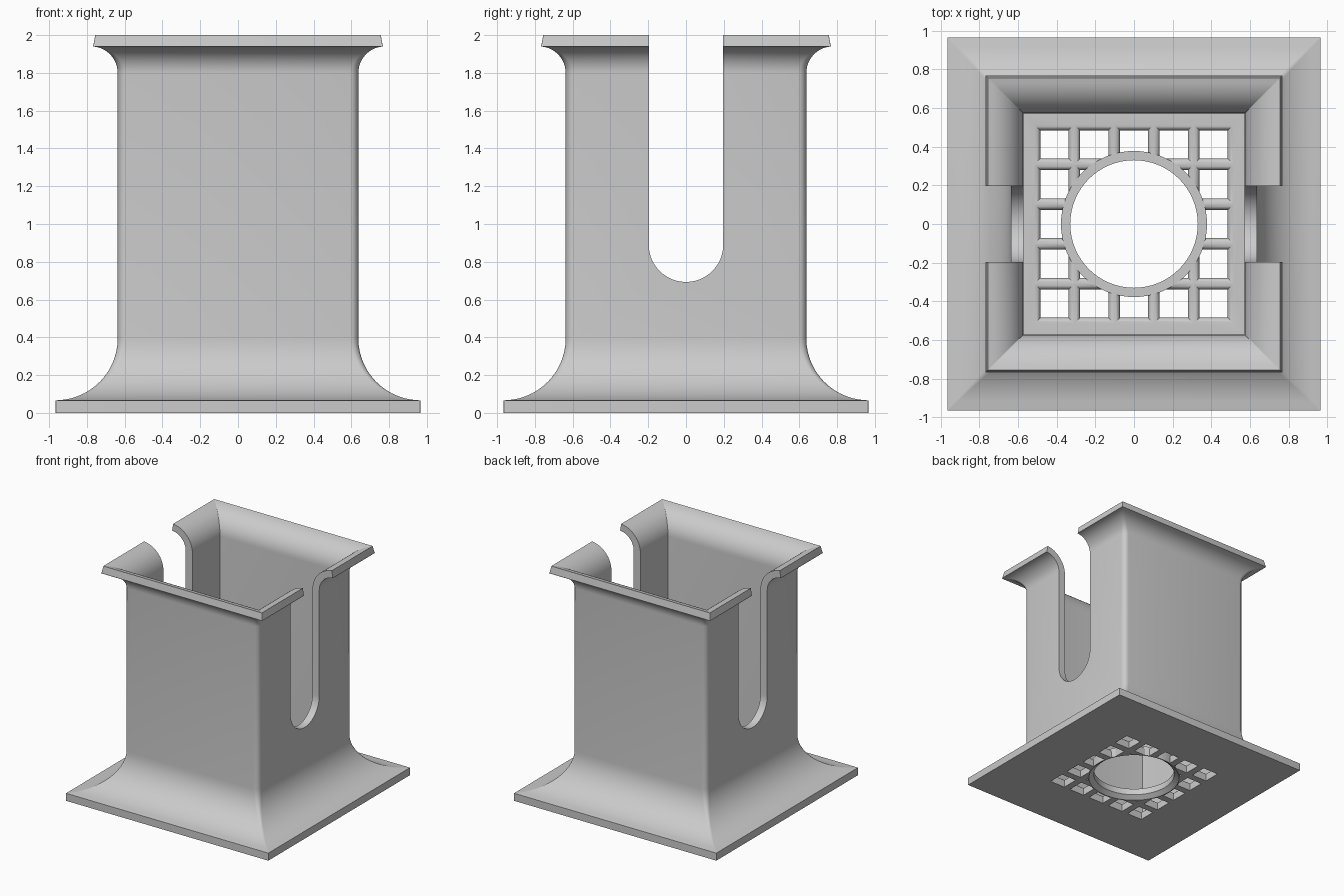
import bpy, bmesh
from math import sin, cos, pi, radians

default = bpy.data.objects.get("Cube")
if default:
    bpy.data.objects.remove(default, do_unlink=True)

grey = bpy.data.materials.new("plain grey")
grey.use_nodes = True
colour = (0.6, 0.6, 0.6, 1)
grey.diffuse_color = colour
grey.node_tree.nodes["Principled BSDF"].inputs["Base Color"].default_value = colour

FLOOR = 0.08


def loft(name, stacks, closed=False):
    """Skin each stack of equal-length rings; cap the ends or join them."""
    bm = bmesh.new()
    for rings in stacks:
        loops = [[bm.verts.new(p) for p in ring] for ring in rings]
        pairs = list(zip(loops, loops[1:]))
        if closed:
            pairs.append((loops[-1], loops[0]))
        else:
            bm.faces.new(loops[0][::-1])
            bm.faces.new(loops[-1])
        for a, b in pairs:
            for i in range(len(a)):
                j = (i + 1) % len(a)
                bm.faces.new((a[i], a[j], b[j], b[i]))
    bmesh.ops.recalc_face_normals(bm, faces=bm.faces)
    mesh = bpy.data.meshes.new(name)
    bm.to_mesh(mesh)
    bm.free()
    mesh.materials.append(grey)
    obj = bpy.data.objects.new(name, mesh)
    bpy.context.collection.objects.link(obj)
    return obj


def circle(r, z, n=64):
    return [(r * cos(2 * pi * i / n), r * sin(2 * pi * i / n), z) for i in range(n)]


def square(r, z, corner=0.0, cx=0, cy=0, steps=5):
    """Square ring of half-width r, with rounded corners if asked."""
    pts = []
    for q, (sx, sy) in enumerate([(1, 1), (-1, 1), (-1, -1), (1, -1)]):
        for k in range(steps + 1 if corner else 1):
            a = (q + k / steps) * pi / 2
            pts.append((cx + sx * (r - corner) + corner * cos(a),
                        cy + sy * (r - corner) + corner * sin(a), z))
    return pts


def arc(cx, cz, r, start, end, n=14):
    angles = [radians(start + (end - start) * i / n) for i in range(n + 1)]
    return [(cx + r * cos(a), cz + r * sin(a)) for a in angles]


def activate(obj):
    bpy.ops.object.select_all(action="DESELECT")
    bpy.context.view_layer.objects.active = obj
    obj.select_set(True)


def smooth(obj):
    activate(obj)
    bpy.ops.object.shade_smooth_by_angle(angle=radians(30))


def cut(obj, cutter):
    cutter.hide_render = True
    mod = obj.modifiers.new("cut", "BOOLEAN")
    mod.operation, mod.solver, mod.object = "DIFFERENCE", "EXACT", cutter
    activate(obj)
    bpy.ops.object.modifier_apply(modifier=mod.name)
    bpy.data.objects.remove(cutter, do_unlink=True)


# Square tower with flared foot and flared rim, swept as one hollow cup
SHARP, ROUND = 0.002, 0.045
profile = [(0.965, 0, SHARP), (0.965, 0.065, SHARP)]
foot = arc(0.965, 0.395, 0.328, 268, 180)
profile += [(r, z, SHARP + (ROUND - SHARP) * i / 14) for i, (r, z) in enumerate(foot)]
neck = arc(0.777, 1.8, 0.14, 180, 93)
profile += [(r, z, ROUND + (SHARP - ROUND) * i / 14) for i, (r, z) in enumerate(neck)]
profile += [(0.767, 1.94, SHARP), (0.756, 2.0, SHARP)]
profile += [(r, z, SHARP) for r, z in arc(0.777, 1.796, 0.204, 98, 180)]
profile += [(0.573, FLOOR, SHARP)]
tower = loft("tower", [[square(*p) for p in profile]])

# Round-ended cable slots through both sides
half = 0.197
outline = [(half, 2.2), (-half, 2.2)] + arc(0, 0.89, half, 180, 360, 24)
cut(tower, loft("slot_cutter", [[[(x, y, z) for y, z in outline] for x in (-1.2, 1.2)]]))

# Drain hole in the floor
cut(tower, loft("drain_cutter", [[circle(0.37, -0.1), circle(0.37, FLOOR + 0.1)]]))

# Grid of square holes whose top edges are rounded over
hole, pitch, bevel = 0.073, 0.206, 0.028
steps = [(hole, -0.1)] + [
    (hole + bevel * (1 - cos(t)), FLOOR - bevel * (1 - sin(t)))
    for t in [pi / 2 * k / 5 for k in range(6)]]
steps.append((hole + bevel, FLOOR + 0.02))
stacks = [[square(r, z, 0, i * pitch, j * pitch) for r, z in steps]
          for i in range(-2, 3) for j in range(-2, 3) if abs(i) + abs(j) >= 2]
cut(tower, loft("grid_cutter", stacks))
smooth(tower)

# Ring around the drain, flared at the underside
ring_profile = [(0.378, 0), (0.37, 0), (0.33, 0.03), (0.33, FLOOR + 0.004), (0.378, FLOOR + 0.004)]
smooth(loft("drain_ring", [[circle(r, z) for r, z in ring_profile]], closed=True))
